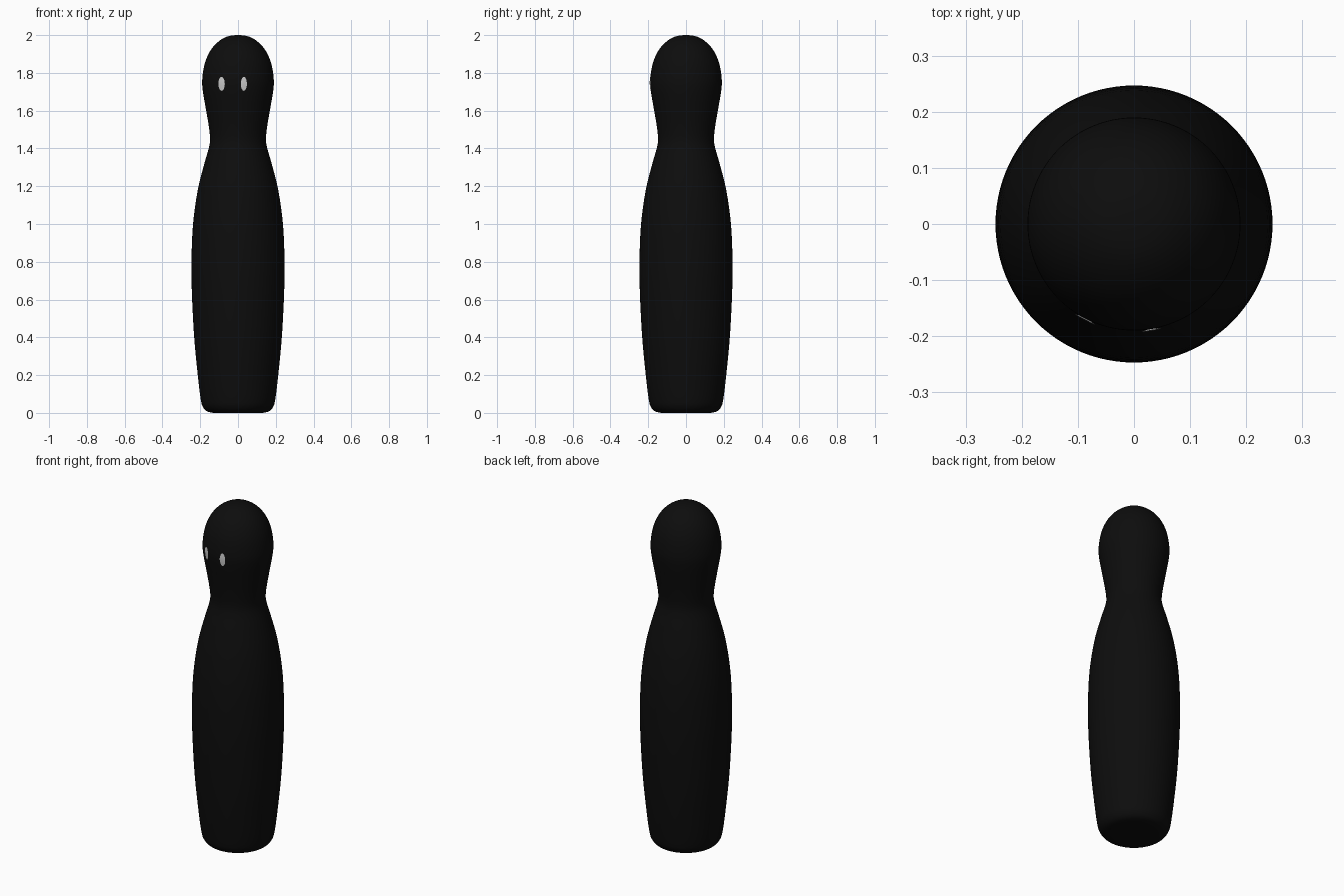
import bpy, bmesh, math
from mathutils import Vector

if "Cube" in bpy.data.objects:
    bpy.data.objects.remove(bpy.data.objects["Cube"])

def material(name, rgb):
    m = bpy.data.materials.new(name)
    m.diffuse_color = (*rgb, 1)
    m.use_nodes = True
    m.node_tree.nodes["Principled BSDF"].inputs["Base Color"].default_value = m.diffuse_color
    return m

black = material("black", (0.004, 0.004, 0.004))
pale = material("pale grey", (0.6, 0.6, 0.6))

# (radius, height) control points from base to crown
PROFILE = [(0.13, 0.0), (0.163, 0.008), (0.185, 0.03), (0.197, 0.07), (0.213, 0.2),
           (0.232, 0.4), (0.244, 0.63), (0.2465, 0.8), (0.238, 1.0), (0.213, 1.18),
           (0.178, 1.32), (0.155, 1.4), (0.148, 1.45), (0.155, 1.52), (0.172, 1.62),
           (0.187, 1.71), (0.189, 1.77), (0.176, 1.85), (0.148, 1.915),
           (0.108, 1.962), (0.058, 1.992), (0.0, 2.0)]

def smooth(points, steps=4):
    pts = [Vector(p) for p in points]
    pts = [pts[0]] + pts + [Vector((-pts[-2].x, pts[-2].y))]
    out = []
    for a, b, c, d in zip(pts, pts[1:], pts[2:], pts[3:]):
        for k in range(steps):
            t = k / steps
            out.append(0.5 * (2*b + (c - a)*t + (2*a - 5*b + 4*c - d)*t*t
                              + (3*b - a - 3*c + d)*t**3))
    return out + [pts[-2]]

curve = smooth(PROFILE)

def radius_at(z):
    for a, b in zip(curve, curve[1:]):
        if a.y <= z <= b.y:
            return a.x + (b.x - a.x) * (z - a.y) / (b.y - a.y)

def finish(bm, name, mat):
    me = bpy.data.meshes.new(name)
    bm.to_mesh(me)
    bm.free()
    ob = bpy.data.objects.new(name, me)
    bpy.context.collection.objects.link(ob)
    me.materials.append(mat)
    for p in me.polygons:
        p.use_smooth = True
    return ob

# Body: one turned shape with flat base
N = 96
bm = bmesh.new()
rings = [[bm.verts.new((p.x * math.cos(2*math.pi*i/N), p.x * math.sin(2*math.pi*i/N), p.y))
          for i in range(N)] for p in curve[:-1]]
for lo, hi in zip(rings, rings[1:]):
    for i in range(N):
        j = (i + 1) % N
        bm.faces.new((lo[i], lo[j], hi[j], hi[i]))
bm.faces.new(rings[0][::-1])
tip = bm.verts.new((0, 0, 2))
for i in range(N):
    bm.faces.new((rings[-1][i], rings[-1][(i + 1) % N], tip))
finish(bm, "body", black)

# Eyes: thin oval plates hugging the head
def eye(name, cx, cz, rx, rz, n=24):
    bm = bmesh.new()
    def vert(s, a):
        x, z = cx + s*rx*math.cos(a), cz + s*rz*math.sin(a)
        return bm.verts.new((x, -math.sqrt(radius_at(z)**2 - x*x) - 0.003, z))
    mid = vert(0, 0)
    loops = [[vert(s, 2*math.pi*i/n) for i in range(n)] for s in (0.5, 1)]
    for i in range(n):
        j = (i + 1) % n
        bm.faces.new((mid, loops[0][i], loops[0][j]))
        bm.faces.new((loops[0][i], loops[1][i], loops[1][j], loops[0][j]))
    finish(bm, name, pale)

eye("left_eye", -0.087, 1.742, 0.017, 0.037)
eye("right_eye", 0.031, 1.742, 0.016, 0.037)
